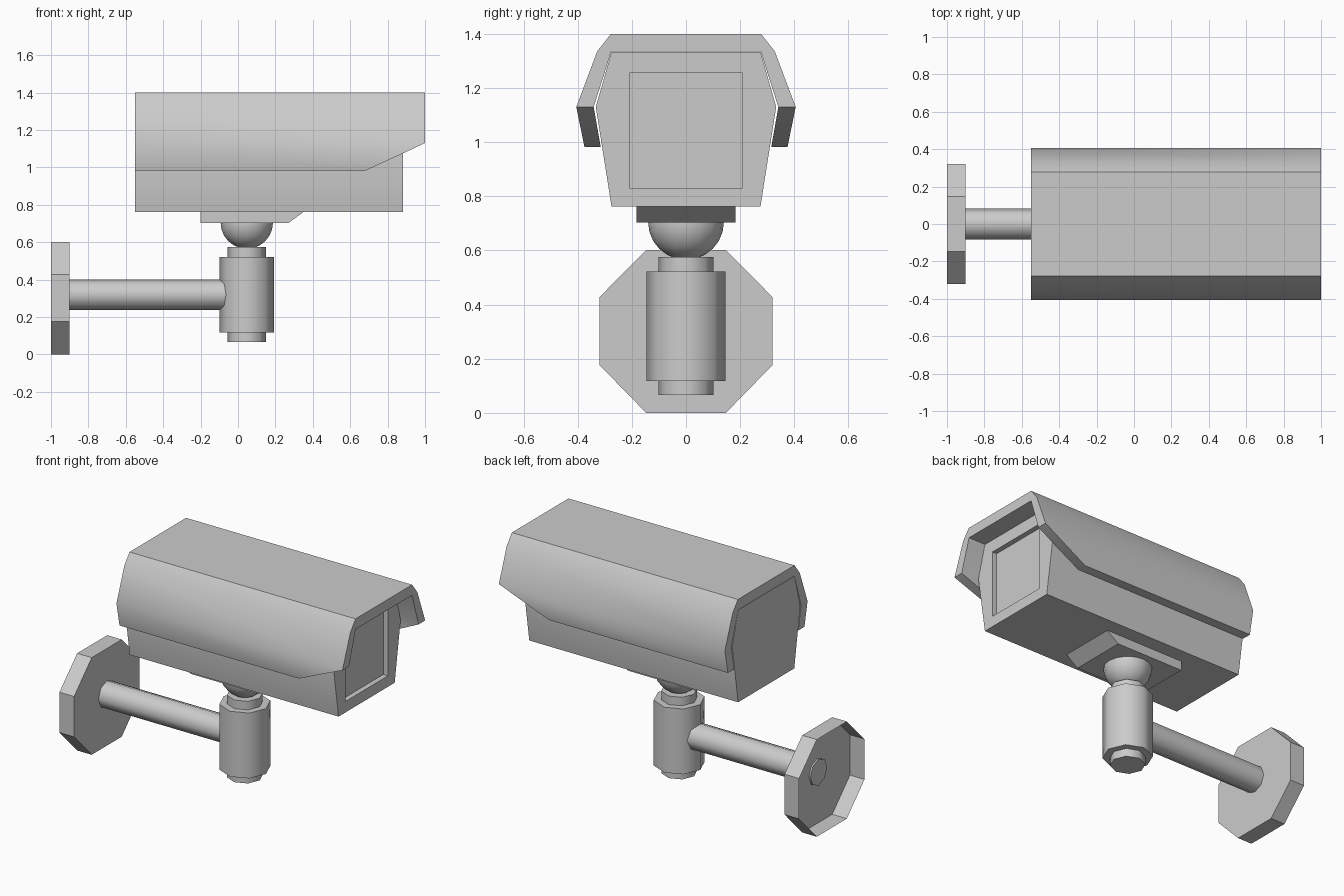
import bpy, bmesh, math

if "Cube" in bpy.data.objects:
    bpy.data.objects.remove(bpy.data.objects["Cube"])

def finish(name, bm, smooth=30):
    bmesh.ops.recalc_face_normals(bm, faces=bm.faces[:])
    me = bpy.data.meshes.new(name)
    bm.to_mesh(me)
    bm.free()
    ob = bpy.data.objects.new(name, me)
    bpy.context.collection.objects.link(ob)
    if smooth:
        bpy.ops.object.select_all(action='DESELECT')
        ob.select_set(True)
        bpy.context.view_layer.objects.active = ob
        bpy.ops.object.shade_smooth_by_angle(angle=math.radians(smooth))
    return ob

def bridge(bm, a, b):
    n = len(a)
    for i in range(n):
        bm.faces.new((a[i], a[(i + 1) % n], b[(i + 1) % n], b[i]))

def loft(name, sections, caps=(True, True), smooth=30):
    """Join matching rings of 3D points, optionally capping the ends."""
    bm = bmesh.new()
    rings = [[bm.verts.new(p) for p in s] for s in sections]
    for a, b in zip(rings, rings[1:]):
        bridge(bm, a, b)
    if caps[0]:
        bm.faces.new(rings[0])
    if caps[1]:
        bm.faces.new(rings[-1])
    return finish(name, bm, smooth)

def mirror(half):
    return half + [(-y, z) for y, z in reversed(half)]

def at_x(profile, x):
    return [(x, y, z) for y, z in profile]

def octagon(r):
    return [(r * math.cos(i * math.pi / 4), r * math.sin(i * math.pi / 4)) for i in range(8)]

CX = 0.047   # axis of the swivel joint

# wall plate, an octagonal dish open towards the wall
plate = mirror([(0.147, 0.0), (0.32, 0.177), (0.32, 0.427), (0.147, 0.602)])
loft("wall_plate", [at_x(plate, -1.0), at_x(plate, -0.9)], caps=(False, True))

# horizontal arm
arm = [(y, z + 0.32) for y, z in octagon(0.082)]
loft("arm", [at_x(arm, -0.91), at_x(arm, 0.0)], smooth=50)

# vertical swivel sleeve and the thinner post through it
for name, r, z0, z1 in (("swivel_sleeve", 0.145, 0.117, 0.522), ("swivel_post", 0.102, 0.066, 0.575)):
    loft(name, [[(CX + x, y, z) for x, y in octagon(r)] for z in (z0, z1)], smooth=50)

# ball joint
bm = bmesh.new()
bmesh.ops.create_uvsphere(bm, u_segments=16, v_segments=12, radius=0.14)
bmesh.ops.translate(bm, verts=bm.verts[:], vec=(CX, 0, 0.705))
finish("ball_joint", bm)

# mounting pad with a sloped front
pad = [(-0.2, 0.703), (0.27, 0.703), (0.355, 0.765), (-0.2, 0.765)]
loft("mounting_pad", [[(x, y, z) for x, z in pad] for y in (-0.182, 0.182)], smooth=0)

# camera body with a recessed window
bm = bmesh.new()
body = mirror([(0.275, 0.762), (0.333, 1.13), (0.275, 1.333)])
back, front = ([bm.verts.new(p) for p in at_x(body, x)] for x in (-0.55, 0.882))
bridge(bm, back, front)
bm.faces.new(back)
window = mirror([(0.209, 0.83), (0.209, 1.255)])
rim, glass = ([bm.verts.new(p) for p in at_x(window, x)] for x in (0.882, 0.85))
bridge(bm, rim, glass)
bm.faces.new(glass)
f, r = front, rim
for face in ((f[0], f[1], r[1], r[0]), (f[1], f[2], r[1]), (f[2], f[3], r[2], r[1]),
             (f[3], f[4], r[2]), (f[4], f[5], r[3], r[2]), (f[5], f[0], r[0], r[3])):
    bm.faces.new(face)
finish("camera_body", bm)

# sun hood, a thick shell whose lower front corners are cut back
outer = mirror([(0.375, 0.982), (0.405, 1.13), (0.328, 1.335), (0.277, 1.4)])
inner = mirror([(0.315, 0.982), (0.341, 1.13), (0.291, 1.286), (0.276, 1.335)])
bm = bmesh.new()
rows = []
for profile in (outer, inner):
    b = [bm.verts.new(p) for p in at_x(profile, -0.55)]
    f = [bm.verts.new((0.68 if i in (0, 7) else 1.0, y, z)) for i, (y, z) in enumerate(profile)]
    rows.append((b, f))
(ob, of), (ib, fi) = rows
for a, b in ((ob, of), (of, fi), (fi, ib), (ib, ob)):
    for i in range(7):
        bm.faces.new((a[i], a[i + 1], b[i + 1], b[i]))
for i in (0, 7):
    bm.faces.new((ob[i], of[i], fi[i], ib[i]))
finish("sun_hood", bm, 35)
